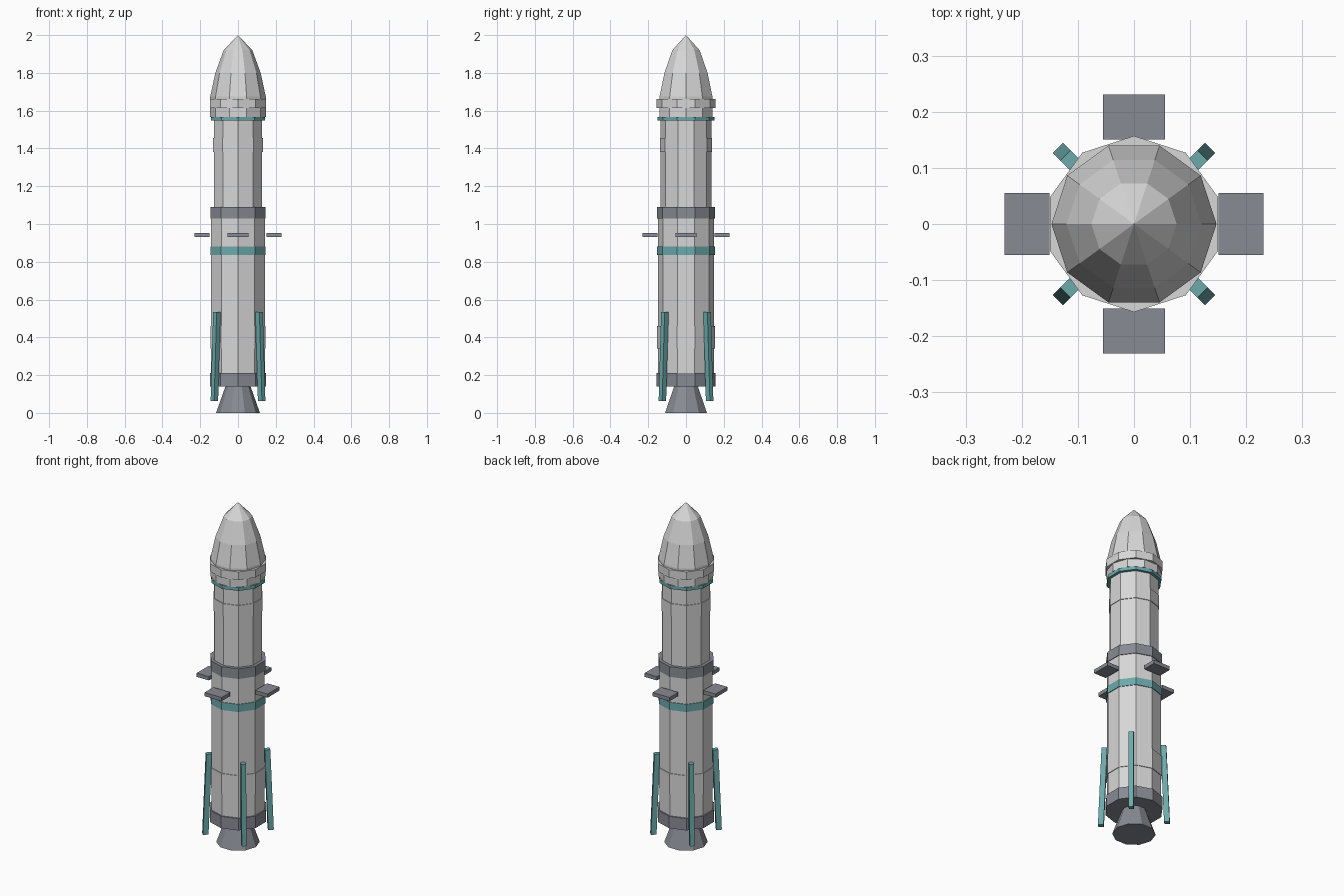
import bpy
import bmesh
from math import pi, sin, cos, radians
from mathutils import Matrix, Vector

if "Cube" in bpy.data.objects:
    bpy.data.objects.remove(bpy.data.objects["Cube"], do_unlink=True)

SIDES = 10
HALF_STEP = pi / SIDES  # turns a corner of the hull towards +y and -y


def make_material(name, rgb):
    mat = bpy.data.materials.new(name)
    mat.use_nodes = True
    mat.diffuse_color = (*rgb, 1)
    mat.node_tree.nodes["Principled BSDF"].inputs["Base Color"].default_value = (*rgb, 1)
    return mat


WHITE = make_material("off_white_hull", (0.68, 0.68, 0.68))
GREY = make_material("slate_grey", (0.25, 0.26, 0.30))
TEAL = make_material("teal", (0.15, 0.40, 0.41))


def finish(name, bm, mat):
    bmesh.ops.recalc_face_normals(bm, faces=bm.faces[:])
    mesh = bpy.data.meshes.new(name)
    bm.to_mesh(mesh)
    bm.free()
    mesh.materials.append(mat)
    obj = bpy.data.objects.new(name, mesh)
    bpy.context.collection.objects.link(obj)
    return obj


def lathe(name, profile, mat, turn=HALF_STEP):
    """Closed faceted solid from (radius, height) pairs; radius 0 makes a tip."""
    bm = bmesh.new()
    rings = []
    for r, z in profile:
        count = SIDES if r else 1
        rings.append([bm.verts.new((r * cos(turn + 2 * pi * i / SIDES),
                                    r * sin(turn + 2 * pi * i / SIDES), z))
                      for i in range(count)])
    for low, high in zip(rings, rings[1:]):
        for i in range(SIDES):
            j = (i + 1) % SIDES
            if len(high) == 1:
                bm.faces.new((low[i], low[j], high[0]))
            else:
                bm.faces.new((low[i], low[j], high[j], high[i]))
    for ring in (rings[0], rings[-1]):
        if len(ring) > 1:
            bm.faces.new(ring)
    return finish(name, bm, mat)


def block(name, low, high, mat, angle, lean=0.0):
    """Box between two corners, leaning outward towards its foot, turned about z."""
    bm = bmesh.new()
    bmesh.ops.create_cube(bm, size=1)
    low, high = Vector(low), Vector(high)
    for v in bm.verts:
        v.co = (low + high) / 2 + v.co * (high - low)
        v.co.x += lean * (high.z - v.co.z) / (high.z - low.z)
    bm.transform(Matrix.Rotation(radians(angle), 4, "Z"))
    return finish(name, bm, mat)


# Engine
lathe("engine_nozzle", [(0.116, 0), (0.063, 0.15)], GREY, 0)

# Hull stages
lathe("lower_stage", [(0.149, 0.2), (0.149, 1.04)], WHITE)
lathe("upper_stage", [(0.134, 1.08), (0.134, 1.6)], WHITE)

# Collars and coloured bands: name, radius, bottom, top, material
BANDS = [
    ("engine_mount", 0.157, 0.14, 0.21, GREY),
    ("lower_collar", 0.153, 0.34, 0.46, WHITE),
    ("lower_stripe", 0.153, 0.835, 0.88, TEAL),
    ("interstage_band", 0.153, 1.03, 1.09, GREY),
    ("upper_collar", 0.138, 1.38, 1.455, WHITE),
    ("upper_stripe", 0.15, 1.547, 1.567, TEAL),
    ("fairing_ring", 0.157, 1.615, 1.662, WHITE),
]
for name, radius, bottom, top, mat in BANDS:
    lathe(name, [(radius, bottom), (radius, top)], mat)

# Nose fairing
lathe("nose_fairing", [(0.147, 1.567), (0.147, 1.675), (0.12, 1.80),
                       (0.076, 1.92), (0, 2.0)], WHITE, 0)

# Steering fins on the four sides, folded legs on the diagonals
for i in range(4):
    block(f"steering_fin_{i + 1}", (0.151, -0.055, 0.931), (0.231, 0.055, 0.953),
          GREY, 90 * i)
    block(f"landing_leg_{i + 1}", (0.143, -0.013, 0.062), (0.173, 0.013, 0.535),
          TEAL, 90 * i + 45, lean=0.019)
